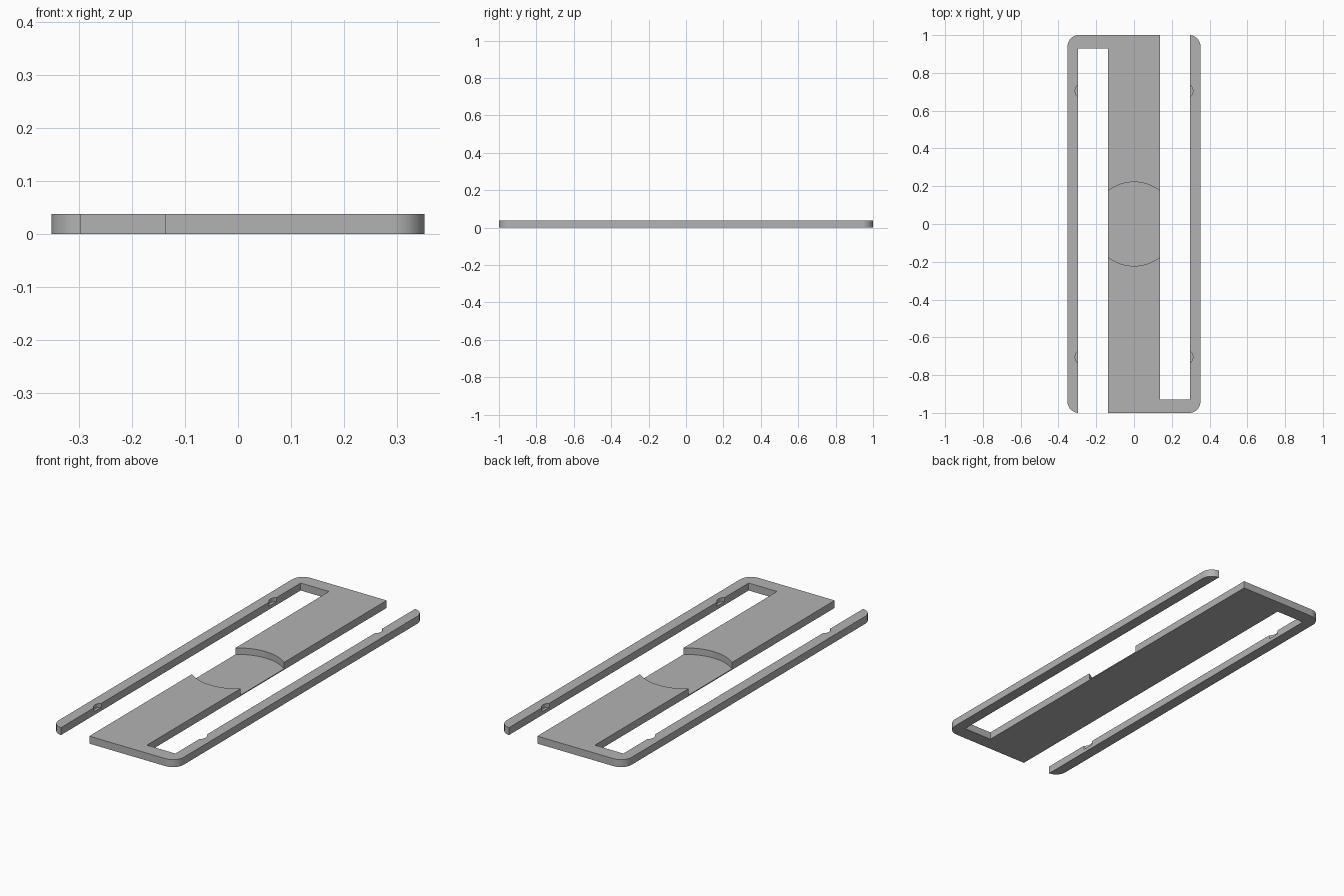
import bpy, bmesh
from math import sin, cos, radians

cube = bpy.data.objects.get("Cube")
if cube:
    bpy.data.objects.remove(cube, do_unlink=True)

HEIGHT = 0.038
HALF_WIDTH, STRIP_INNER, BAR = 0.352, 0.297, 0.137
END_INNER, CORNER = 0.928, 0.06

grey = bpy.data.materials.new("plain grey")
grey.use_nodes = True
grey.diffuse_color = (0.45, 0.45, 0.45, 1)
grey.node_tree.nodes["Principled BSDF"].inputs["Base Color"].default_value = (0.45, 0.45, 0.45, 1)


def arc(cx, cy, r, start, end, steps=12):
    angles = [radians(start + (end - start) * i / steps) for i in range(steps + 1)]
    return [(cx + r * cos(a), cy + r * sin(a)) for a in angles]


def prism(name, outline, bottom, top):
    bm = bmesh.new()
    face = bm.faces.new([bm.verts.new((x, y, bottom)) for x, y in outline])
    moved = bmesh.ops.extrude_face_region(bm, geom=[face])["geom"]
    bmesh.ops.translate(bm, vec=(0, 0, top - bottom),
                        verts=[v for v in moved if isinstance(v, bmesh.types.BMVert)])
    bmesh.ops.recalc_face_normals(bm, faces=bm.faces)
    mesh = bpy.data.meshes.new(name)
    bm.to_mesh(mesh)
    bm.free()
    mesh.materials.append(grey)
    obj = bpy.data.objects.new(name, mesh)
    bpy.context.collection.objects.link(obj)
    return obj


# Half of the S-shaped outline; the other half is the same turned half round
cx, cy = HALF_WIDTH - CORNER, 1 - CORNER
half = [(-BAR, -1)]
half += arc(cx, -cy, CORNER, -90, 0)
half += arc(cx, cy, CORNER, 0, 85)
half += [(STRIP_INNER, -END_INNER), (BAR, -END_INNER)]
plate = prism("clip_plate", half + [(-x, -y) for x, y in half], 0, HEIGHT)

# Round thumb recess in the bar, and four small pockets in the side strips
cutters = [prism("recess_cutter", arc(0, 0, 0.222, 0, 357.5, 143), 0.005, 0.1)]
for sx in (-1, 1):
    for sy in (-1, 1):
        cutters.append(prism("pocket_cutter", arc(sx * 0.273, sy * 0.705, 0.039, 0, 350, 35),
                             0.018, 0.1))

bpy.context.view_layer.objects.active = plate
plate.select_set(True)
for cutter in cutters:
    cutter.hide_render = True
    mod = plate.modifiers.new("cut", "BOOLEAN")
    mod.operation, mod.solver, mod.object = "DIFFERENCE", "EXACT", cutter
    bpy.ops.object.modifier_apply(modifier=mod.name)
    bpy.data.objects.remove(cutter, do_unlink=True)

bpy.ops.object.shade_smooth_by_angle(angle=radians(30))
